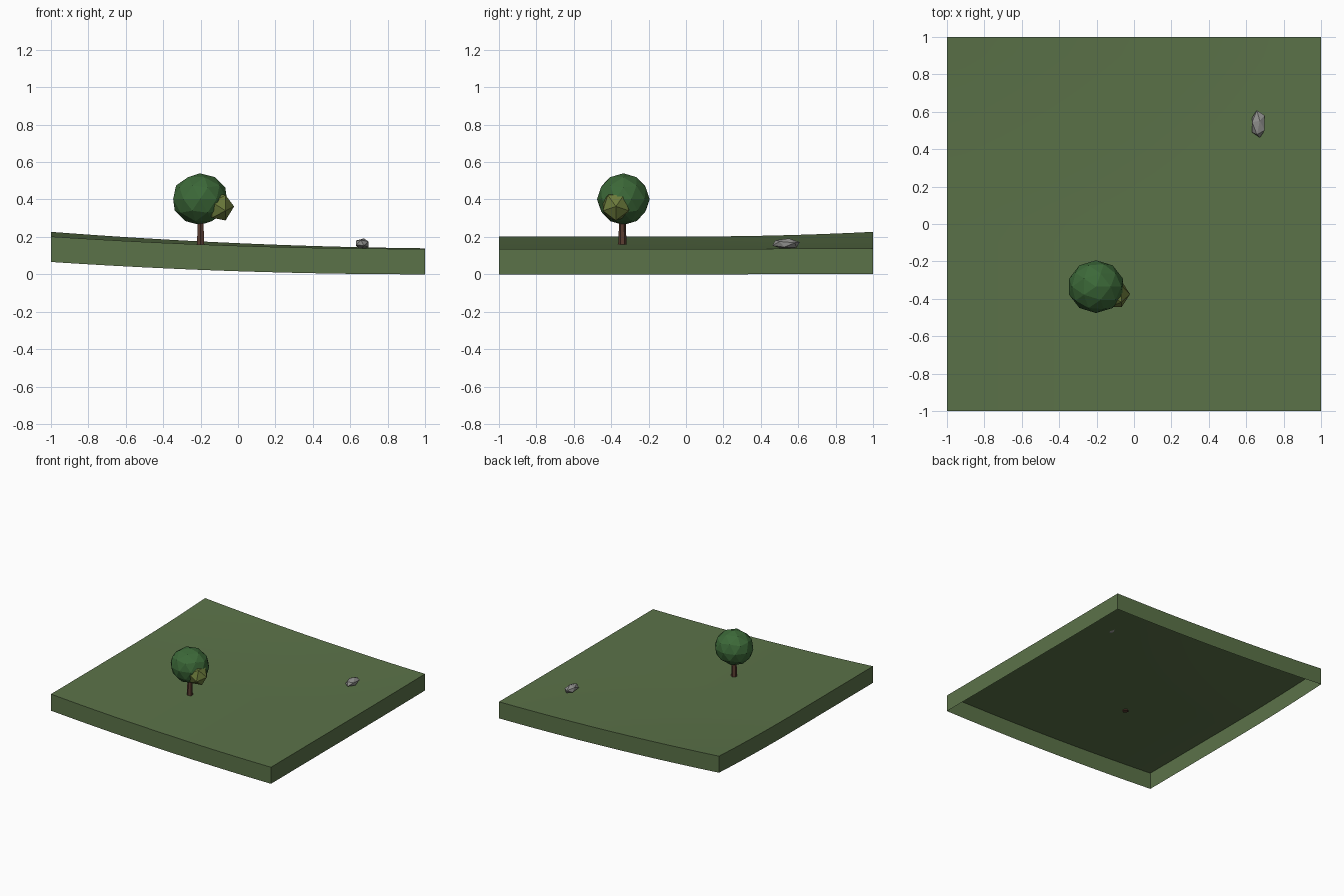
import bpy, bmesh
from math import radians
from mathutils import Matrix, Euler

if "Cube" in bpy.data.objects:
    bpy.data.objects.remove(bpy.data.objects["Cube"])


def material(name, rgb):
    m = bpy.data.materials.new(name)
    m.diffuse_color = (*rgb, 1)
    m.use_nodes = True
    m.node_tree.nodes["Principled BSDF"].inputs["Base Color"].default_value = m.diffuse_color
    return m


def finish(name, bm, mat, smooth=False):
    me = bpy.data.meshes.new(name)
    bm.to_mesh(me)
    bm.free()
    me.materials.append(mat)
    for p in me.polygons:
        p.use_smooth = smooth
    ob = bpy.data.objects.new(name, me)
    bpy.context.collection.objects.link(ob)
    return ob


def blob(name, mat, center, radii, sub, rot=(0, 0, 0)):
    """Faceted icosphere, rotated first and then stretched to its radii."""
    bm = bmesh.new()
    bmesh.ops.create_icosphere(
        bm, subdivisions=sub, radius=1,
        matrix=Euler([radians(a) for a in rot]).to_matrix().to_4x4())
    bmesh.ops.transform(
        bm, verts=bm.verts,
        matrix=Matrix.Translation(center) @ Matrix.Diagonal((*radii, 1)))
    return finish(name, bm, mat)


def height(x, y):
    return (0.136 + 0.0165 * (1 - x) ** 2
            + max(y, 0) ** 2 * (0.003 + 0.011 * (1 - x)))


grass = material("grass", (0.105, 0.17, 0.066))
leaf = material("leaf", (0.045, 0.14, 0.04))
leaf_light = material("leaf_light", (0.15, 0.2, 0.045))
bark = material("bark", (0.10, 0.045, 0.03))
stone = material("stone", (0.27, 0.27, 0.26))

# Sloping ground sheet with a skirt hanging from its border, open underneath
THICK = 0.136
bm = bmesh.new()
bmesh.ops.create_grid(bm, x_segments=20, y_segments=20, size=1)
for v in bm.verts:
    v.co.z = height(v.co.x, v.co.y)
bmesh.ops.recalc_face_normals(bm, faces=bm.faces)
border = [e for e in bm.edges if e.is_boundary]
skirt = bmesh.ops.extrude_edge_only(bm, edges=border)["geom"]
for v in skirt:
    if isinstance(v, bmesh.types.BMVert):
        v.co.z -= THICK
bmesh.ops.recalc_face_normals(bm, faces=bm.faces)
bm.faces.ensure_lookup_table()
top = max(bm.faces, key=lambda f: abs(f.normal.z))
if top.normal.z < 0:
    bmesh.ops.reverse_faces(bm, faces=bm.faces)
ground = finish("ground", bm, grass, True)
bpy.context.view_layer.objects.active = ground
ground.select_set(True)
bpy.ops.object.shade_smooth_by_angle(angle=radians(40))

# Tree trunk
bm = bmesh.new()
bmesh.ops.create_cone(bm, cap_ends=True, segments=6, radius1=0.023,
                      radius2=0.016, depth=0.16,
                      matrix=Matrix.Translation((-0.2, -0.34, 0.232)))
finish("tree_trunk", bm, bark)

# Foliage: large crown and a smaller, lighter clump low on its right side
blob("tree_crown", leaf, (-0.203, -0.335, 0.402), (0.151, 0.141, 0.138), 2)
blob("side_foliage", leaf_light, (-0.103, -0.375, 0.363),
     (0.082, 0.082, 0.084), 1, (0, 90, 0))

# Rock
blob("rock", stone, (0.665, 0.535, 0.163), (0.042, 0.078, 0.030), 1,
     (35, 60, 10))
